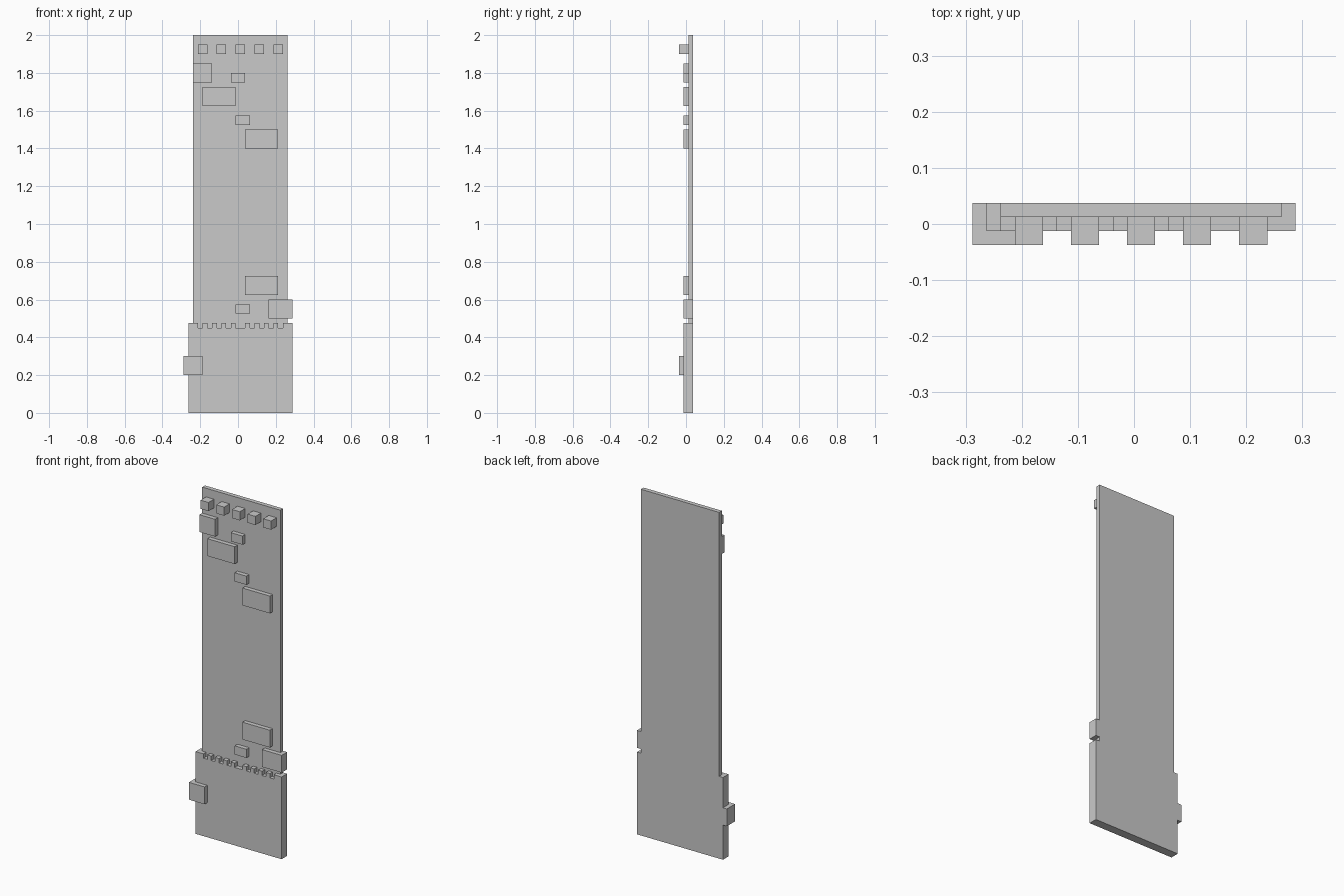
import bpy
import bmesh

U = 0.025          # grid unit of the model
X0 = -11.5 * U     # left edge of the grid
Y0 = -1.5 * U      # front of the grid

cube = bpy.data.objects.get("Cube")
if cube:
    bpy.data.objects.remove(cube, do_unlink=True)

grey = bpy.data.materials.new("light_grey")
grey.use_nodes = True
colour = (0.59, 0.59, 0.59, 1)
grey.diffuse_color = colour
grey.node_tree.nodes["Principled BSDF"].inputs["Base Color"].default_value = colour


def extrude_outline(name, outline, front, back):
    """Extrude an outline of (x, z) grid points between two depths."""
    bm = bmesh.new()
    verts = [bm.verts.new((X0 + x * U, Y0 + front * U, z * U)) for x, z in outline]
    face = bm.faces.new(verts)
    moved = bmesh.ops.extrude_face_region(bm, geom=[face])["geom"]
    bmesh.ops.translate(bm, vec=(0, (back - front) * U, 0),
                        verts=[v for v in moved if isinstance(v, bmesh.types.BMVert)])
    bmesh.ops.recalc_face_normals(bm, faces=bm.faces)
    mesh = bpy.data.meshes.new(name)
    bm.to_mesh(mesh)
    bm.free()
    mesh.materials.append(grey)
    obj = bpy.data.objects.new(name, mesh)
    bpy.context.collection.objects.link(obj)


def block(name, x, z, width, height, front, back):
    outline = [(x, z), (x + width, z), (x + width, z + height), (x, z + height)]
    extrude_outline(name, outline, front, back)


# Thin back board: wide foot and narrower upper panel
extrude_outline("back_board", [(1, 0), (23, 0), (23, 19), (22, 19),
                               (22, 80), (2, 80), (2, 19), (1, 19)], 2, 3)

# Foot cover with a notched top edge; the middle notch is double width
outline = [(1, 0), (23, 0), (23, 19)]
for start in (20, 18, 16, 14, 11, 9, 7, 5, 3):
    end = start + (2 if start == 11 else 1)
    outline += [(end, 19), (end, 18), (start, 18), (start, 19)]
outline.append((1, 19))
extrude_outline("foot_cover", outline, 1, 2)

# Side tabs reaching past the edges
block("right_side_tab", 0, 8, 4, 4, 0, 3)
block("left_side_tab", 18, 20, 5, 4, 1, 3)

# Raised plates on the front of the panel
block("corner_plate", 2, 70, 4, 4, 1, 2)
for i, (x, z) in enumerate([(4, 65), (13, 56), (13, 25)]):
    block(f"large_plate_{i + 1}", x, z, 7, 4, 1, 2)
for i, (x, z) in enumerate([(10, 70), (11, 61), (11, 21)]):
    block(f"small_plate_{i + 1}", x, z, 3, 2, 1, 2)

# Row of studs along the top
for i in range(5):
    block(f"top_stud_{i + 1}", 3 + 4 * i, 76, 2, 2, 0, 2)
